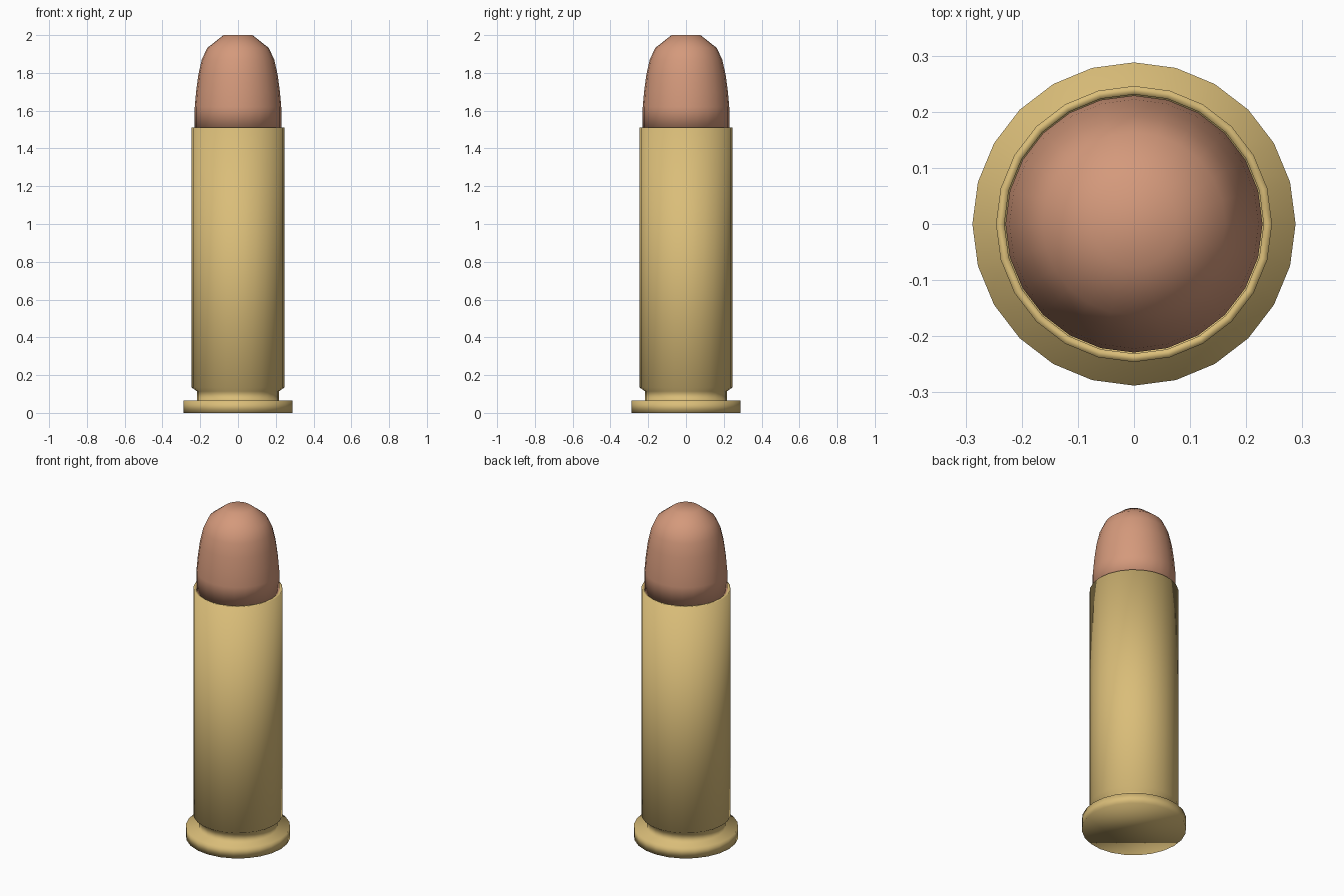
import bpy, bmesh, math

cube = bpy.data.objects.get("Cube")
if cube:
    bpy.data.objects.remove(cube, do_unlink=True)

SIDES = 24


def material(name, rgb):
    mat = bpy.data.materials.new(name)
    mat.use_nodes = True
    mat.diffuse_color = (*rgb, 1)
    mat.node_tree.nodes["Principled BSDF"].inputs["Base Color"].default_value = (*rgb, 1)
    return mat


def lathe(name, profile, mat):
    """Turn (radius, height) points, bottom to top, around z and cap both ends."""
    bm = bmesh.new()
    rings = []
    for r, z in profile:
        ring = []
        for i in range(SIDES):
            a = math.tau * i / SIDES
            ring.append(bm.verts.new((r * math.cos(a), r * math.sin(a), z)))
        rings.append(ring)
    for low, high in zip(rings, rings[1:]):
        for i in range(SIDES):
            j = (i + 1) % SIDES
            bm.faces.new((low[i], low[j], high[j], high[i]))
    bm.faces.new(rings[0][::-1])
    bm.faces.new(rings[-1])
    for face in bm.faces:
        face.smooth = True
    mesh = bpy.data.meshes.new(name)
    bm.to_mesh(mesh)
    bm.free()
    mesh.materials.append(mat)
    obj = bpy.data.objects.new(name, mesh)
    bpy.context.collection.objects.link(obj)
    return obj


brass = material("brass", (0.70, 0.51, 0.19))
copper = material("copper", (0.66, 0.32, 0.20))

# Casing: base rim, extractor groove, straight wall and open mouth
lathe("casing", [
    (0.288, 0), (0.288, 0.065), (0.218, 0.065), (0.218, 0.115),
    (0.246, 0.135), (0.246, 1.51), (0.231, 1.51), (0.231, 1.44),
], brass)

# Rounded slug with a small flat nose, seated in the mouth
lathe("slug", [
    (0.229, 1.5), (0.229, 1.62), (0.222, 1.7), (0.21, 1.79),
    (0.192, 1.87), (0.163, 1.932), (0.077, 2.0),
], copper)
